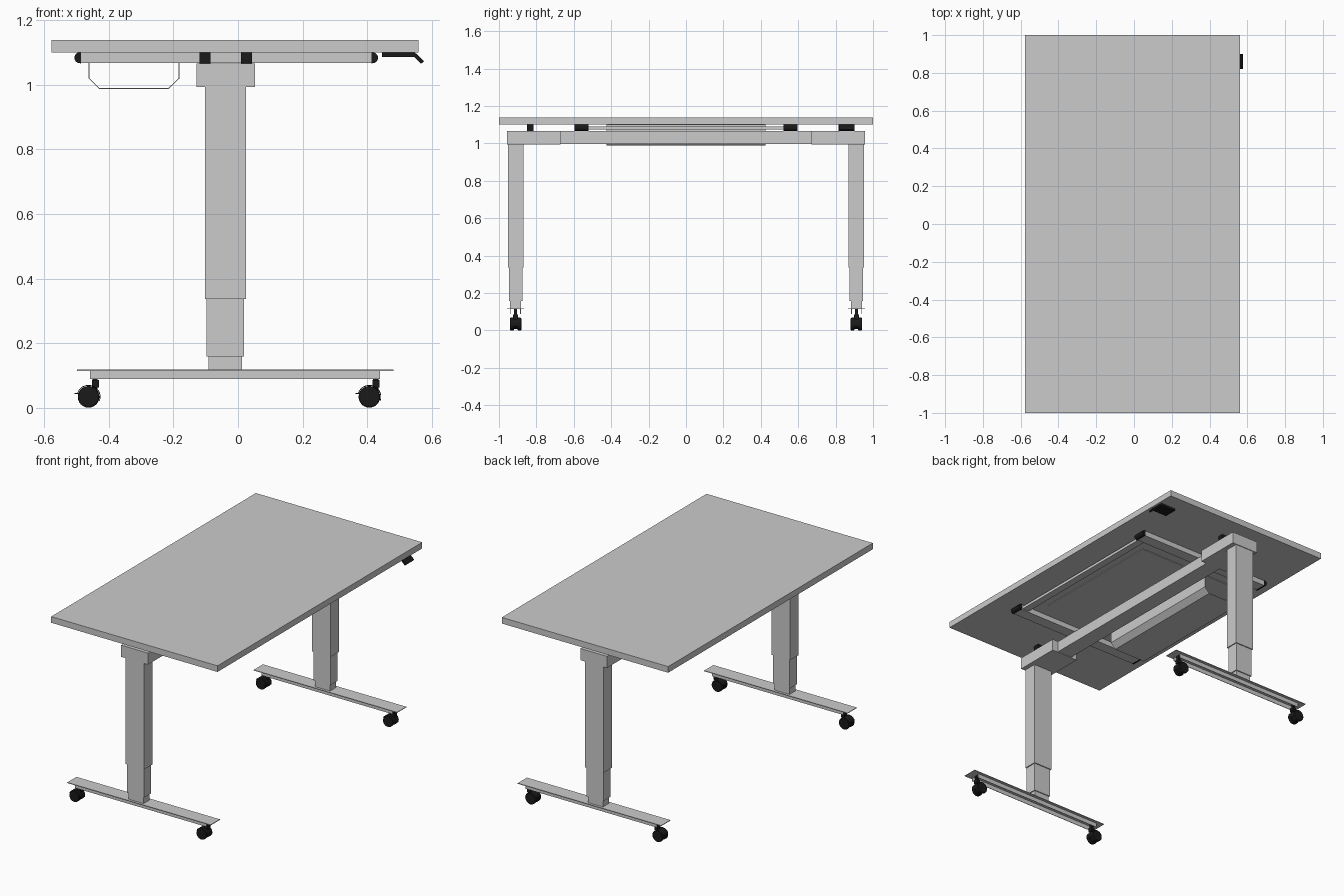
import bpy, bmesh, math

if "Cube" in bpy.data.objects:
    bpy.data.objects.remove(bpy.data.objects["Cube"])

black = bpy.data.materials.new("black_plastic")
black.diffuse_color = (0.01, 0.01, 0.01, 1)
black.use_nodes = True
black.node_tree.nodes["Principled BSDF"].inputs["Base Color"].default_value = black.diffuse_color


def finish(name, bm, mat=None):
    bmesh.ops.recalc_face_normals(bm, faces=bm.faces)
    me = bpy.data.meshes.new(name)
    bm.to_mesh(me)
    bm.free()
    if mat:
        me.materials.append(mat)
    ob = bpy.data.objects.new(name, me)
    bpy.context.collection.objects.link(ob)
    return ob


def box(name, x, y, z, mat=None):
    """Box from (min, max) ranges."""
    bm = bmesh.new()
    bmesh.ops.create_cube(bm, size=1)
    for v in bm.verts:
        v.co = [(r[0] + r[1]) / 2 + c * (r[1] - r[0]) for r, c in zip((x, y, z), v.co)]
    return finish(name, bm, mat)


def extrude_y(name, pts, y0, y1, mat=None):
    """Solid from an xz profile, extruded along y."""
    bm = bmesh.new()
    f = bm.faces.new([bm.verts.new((px, y0, pz)) for px, pz in pts])
    g = bmesh.ops.extrude_face_region(bm, geom=[f])["geom"]
    bmesh.ops.translate(bm, vec=(0, y1 - y0, 0),
                        verts=[e for e in g if isinstance(e, bmesh.types.BMVert)])
    return finish(name, bm, mat)


def arc(cx, cz, r, a0, a1, n):
    return [(cx + r * math.cos(math.radians(a0 + (a1 - a0) * i / n)),
             cz + r * math.sin(math.radians(a0 + (a1 - a0) * i / n))) for i in range(n + 1)]


# Table top and centre beam
box("table_top", (-0.578, 0.56), (-1, 1), (1.101, 1.139))
box("centre_beam", (-0.088, 0.012), (-0.68, 0.68), (0.998, 1.066))

# Cable tray: bent sheet, open at both ends
outer = [(-0.463, 1.101), (-0.463, 1.02), (-0.431, 0.988),
         (-0.214, 0.988), (-0.181, 1.02), (-0.181, 1.101)]
inner = [(-0.184, 1.101), (-0.184, 1.021), (-0.215, 0.991),
         (-0.43, 0.991), (-0.46, 1.021), (-0.46, 1.101)]
extrude_y("cable_tray", outer + inner, -0.425, 0.425)

# Shallow panel and cross bar under the top
box("under_panel", (-0.46, 0.29), (-0.425, 0.425), (1.097, 1.102))
box("cross_bar", (0.36, 0.405), (-0.53, 0.53), (1.074, 1.091))

# Height control paddle near the right rear corner
extrude_y("control_paddle", [(0.446, 1.101), (0.446, 1.087), (0.545, 1.087), (0.567, 1.065),
                             (0.576, 1.073), (0.553, 1.096), (0.546, 1.101)], 0.82, 0.90, black)


def caster(name, sx, yc):
    """Twin-wheel caster whose stem stands at sx."""
    wx, wz = sx - 0.02, 0.0335
    box(name + "_stem", (sx - 0.008, sx + 0.008), (yc - 0.008, yc + 0.008), (0.04, 0.115), black)
    box(name + "_collar", (sx - 0.01, sx + 0.012), (yc - 0.014, yc + 0.014), (0.062, 0.086), black)
    for s in (-1, 1):
        ys = sorted((yc + s * 0.009, yc + s * 0.031))
        w = extrude_y(name + "_wheel", arc(wx, wz, 0.0335, 0, 345, 23), *ys, black)
        b = w.modifiers.new("rounded_rim", "BEVEL")
        b.width, b.segments, b.limit_method = 0.005, 2, 'ANGLE'
        b.angle_limit = math.radians(60)
    extrude_y(name + "_hood", arc(wx, wz, 0.037, -20, 160, 14) + arc(wx, wz, 0.0345, 160, -20, 14),
              yc - 0.026, yc + 0.026, black)
    extrude_y(name + "_hub", arc(wx, wz, 0.026, 0, 330, 11), yc - 0.01, yc + 0.01, black)
    box(name + "_brake_tab", (wx - 0.043, wx - 0.028), (yc - 0.01, yc + 0.01),
        (0.042, 0.046), black)


for side, s in (("front", -1), ("rear", 1)):
    yc = s * 0.911

    def span(a, b):
        return tuple(sorted((s * a, s * b)))

    # Leg head and black spacers
    box(side + "_leg_head", (-0.129, 0.053), span(0.672, 0.957), (0.994, 1.066))
    for x in ((-0.12, -0.085), (0.009, 0.044)):
        box(side + "_spacer", x, span(0.815, 0.85), (1.064, 1.102), black)

    # Telescopic column
    for part, hx, hy, z in (("outer", 0.064, 0.042, (0.337, 0.996)),
                            ("middle", 0.058, 0.036, (0.158, 0.36)),
                            ("inner", 0.052, 0.030, (0.115, 0.18))):
        box(f"{side}_leg_{part}", (-0.039 - hx, -0.039 + hx), (yc - hy, yc + hy), z)

    # Foot: thin plate over two channel walls
    box(side + "_foot_plate", (-0.499, 0.482), (yc - 0.045, yc + 0.045), (0.114, 0.118))
    for w in (-1, 1):
        yw = yc + w * 0.026
        box(side + "_foot_wall", (-0.458, 0.44), (yw - 0.0015, yw + 0.0015), (0.088, 0.115))
    for end, sx in (("left", -0.443), ("right", 0.427)):
        caster(f"{side}_{end}_caster", sx, yc)

    # Support rail with rounded black end caps
    box(side + "_rail", (-0.488, 0.416), span(0.524, 0.594), (1.068, 1.1))
    y = span(0.522, 0.596)
    r = 0.017
    extrude_y(side + "_rail_cap_right", [(0.413, 1.101), (0.413, 1.067)]
              + arc(0.417, 1.084, r, -90, 90, 8), *y, black)
    extrude_y(side + "_rail_cap_left", [(-0.486, 1.067), (-0.486, 1.101)]
              + arc(-0.49, 1.084, r, 90, 270, 8), *y, black)
